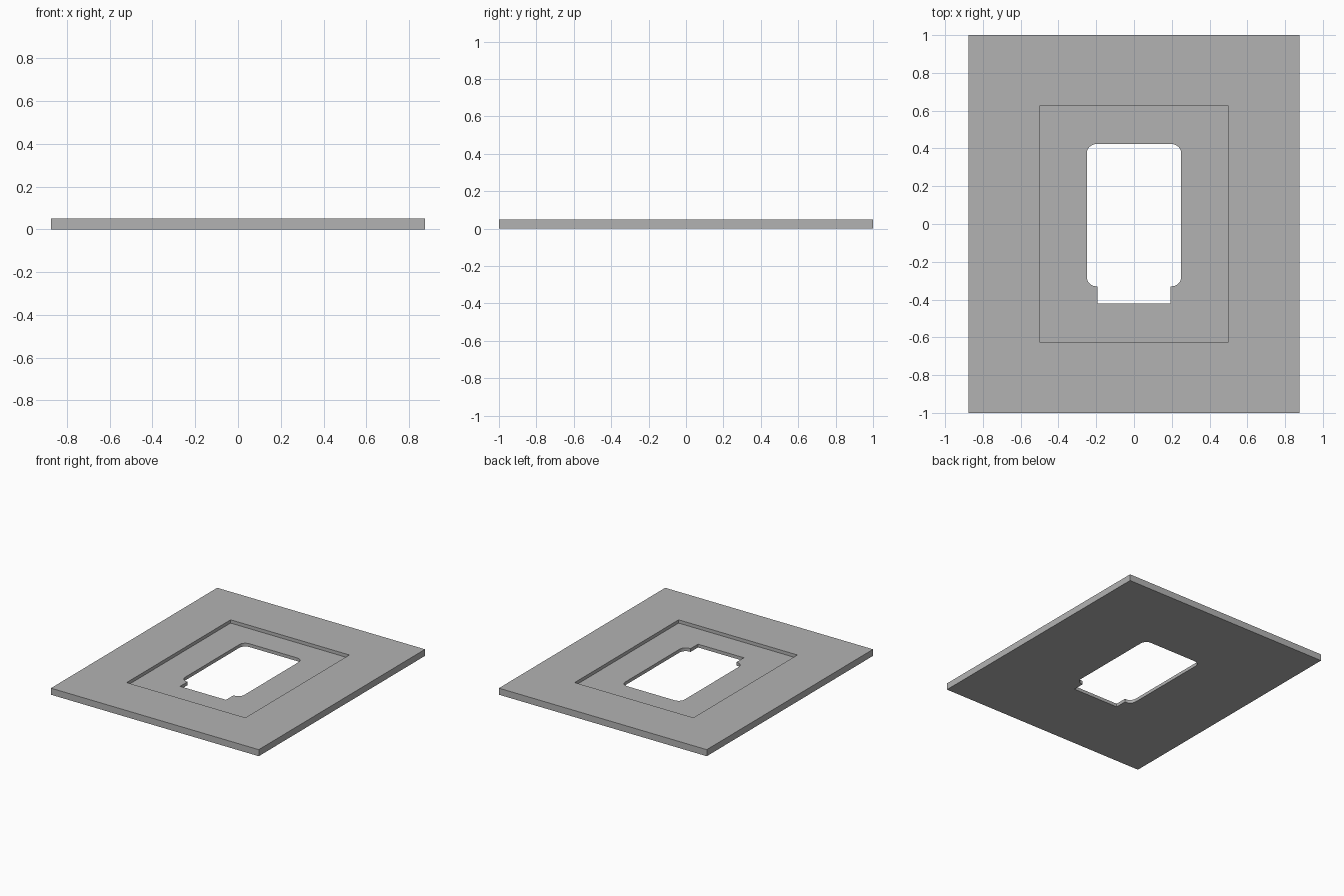
import bpy, bmesh, math

if "Cube" in bpy.data.objects:
    bpy.data.objects.remove(bpy.data.objects["Cube"], do_unlink=True)

WIDTH, LENGTH, THICK = 1.75, 2.0, 0.05
RECESS_DEPTH = 0.025

grey = bpy.data.materials.new("plain_grey")
grey.use_nodes = True
colour = (0.45, 0.45, 0.45, 1)
grey.diffuse_color = colour
grey.node_tree.nodes["Principled BSDF"].inputs["Base Color"].default_value = colour


def prism(name, outline, bottom, top):
    """Extrude a counter-clockwise outline between two heights."""
    bm = bmesh.new()
    base = bm.faces.new([bm.verts.new((x, y, bottom)) for x, y in outline])
    result = bmesh.ops.extrude_face_region(bm, geom=[base], use_keep_orig=True)
    verts = [g for g in result["geom"] if isinstance(g, bmesh.types.BMVert)]
    bmesh.ops.translate(bm, verts=verts, vec=(0, 0, top - bottom))
    bmesh.ops.recalc_face_normals(bm, faces=bm.faces[:])
    mesh = bpy.data.meshes.new(name)
    bm.to_mesh(mesh)
    bm.free()
    mesh.materials.append(grey)
    obj = bpy.data.objects.new(name, mesh)
    bpy.context.collection.objects.link(obj)
    return obj


def rectangle(w, l):
    return [(sx * w / 2, sy * l / 2) for sx, sy in ((-1, -1), (1, -1), (1, 1), (-1, 1))]


def arc(cx, cy, r, start, steps=8):
    angles = [math.radians(start + 90 * i / steps) for i in range(steps + 1)]
    return [(cx + r * math.cos(a), cy + r * math.sin(a)) for a in angles]


# Window opening: rounded rectangle with a square notch at the front
half, front, back, radius = 0.25, -0.33, 0.423, 0.05
notch_half, notch_front = 0.193, -0.42
right = [(notch_half, notch_front), (notch_half, front)]
right += arc(half - radius, front + radius, radius, -90)
right += arc(half - radius, back - radius, radius, 0)
opening = right + [(-x, y) for x, y in reversed(right)]

# Flat plate with a stepped recess and the opening cut through it
plate = prism("base_plate", rectangle(WIDTH, LENGTH), 0, THICK)
recess = prism("recess_cutter", rectangle(1.0, 1.25), THICK - RECESS_DEPTH, 2 * THICK)
window = prism("opening_cutter", opening, -THICK, 3 * THICK)

for cutter in (recess, window):
    mod = plate.modifiers.new(cutter.name, "BOOLEAN")
    mod.operation = "DIFFERENCE"
    mod.solver = "EXACT"
    mod.object = cutter
    cutter.hide_render = True
    cutter.hide_set(True)

# Bake the cuts into the plate and drop the cutters
bpy.context.view_layer.update()
evaluated = plate.evaluated_get(bpy.context.evaluated_depsgraph_get())
cut_mesh = bpy.data.meshes.new_from_object(evaluated)
plate.modifiers.clear()
plate.data = cut_mesh
for cutter in (recess, window):
    bpy.data.objects.remove(cutter, do_unlink=True)
